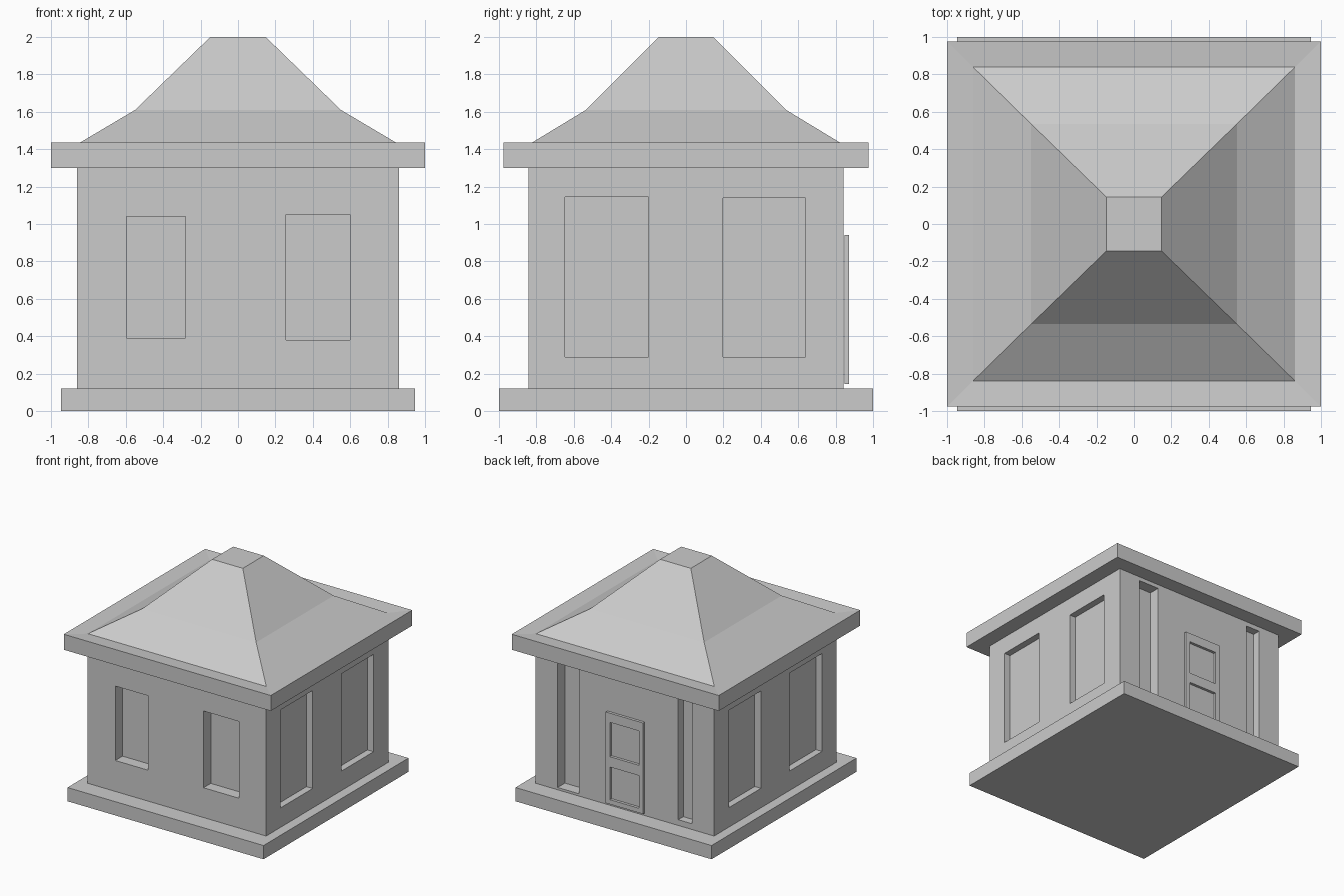
import bpy, bmesh

if "Cube" in bpy.data.objects:
    bpy.data.objects.remove(bpy.data.objects["Cube"])


def make_object(name, bm):
    bmesh.ops.recalc_face_normals(bm, faces=bm.faces)
    mesh = bpy.data.meshes.new(name)
    bm.to_mesh(mesh)
    bm.free()
    obj = bpy.data.objects.new(name, mesh)
    bpy.context.collection.objects.link(obj)
    return obj


def loft(name, rings):
    """Stack rectangles given as (half width, half depth, height)."""
    bm = bmesh.new()
    loops = [[bm.verts.new((sx * hx, sy * hy, z))
              for sx, sy in ((-1, -1), (1, -1), (1, 1), (-1, 1))]
             for hx, hy, z in rings]
    bm.faces.new(loops[0])
    bm.faces.new(loops[-1])
    for low, high in zip(loops, loops[1:]):
        for i in range(4):
            j = (i + 1) % 4
            bm.faces.new((low[i], low[j], high[j], high[i]))
    return make_object(name, bm)


def boxes(name, spans):
    """One mesh of separate boxes given as (x0, x1, y0, y1, z0, z1)."""
    bm = bmesh.new()
    for x0, x1, y0, y1, z0, z1 in spans:
        verts = bmesh.ops.create_cube(bm, size=1)["verts"]
        for v in verts:
            v.co.x = x1 if v.co.x > 0 else x0
            v.co.y = y1 if v.co.y > 0 else y0
            v.co.z = z1 if v.co.z > 0 else z0
    return make_object(name, bm)


def cut(target, cutter):
    mod = target.modifiers.new("recesses", "BOOLEAN")
    mod.operation = "DIFFERENCE"
    mod.solver = "EXACT"
    mod.object = cutter
    cutter.hide_render = True
    cutter.display_type = "WIRE"


WX, WY = 0.862, 0.843  # wall half sizes

# Plinth and walls
loft("plinth", [(0.947, 1.0, 0.0), (0.947, 1.0, 0.12)])
walls = loft("walls", [(WX, WY, 0.12), (WX, WY, 1.30)])

# Flared hip roof with eaves dipping slightly inward
loft("roof", [(1.0, 0.976, 1.30), (1.0, 0.976, 1.435), (0.862, 0.84, 1.425),
              (0.55, 0.535, 1.61), (0.148, 0.145, 2.0)])

# Blind windows: front pair, back slots, and a pair on each side
recesses = [
    (-0.595, -0.28, -1.0, -WY + 0.10, 0.39, 1.04),
    (0.257, 0.60, -1.0, -WY + 0.10, 0.38, 1.05),
    (0.445, 0.65, WY - 0.10, 1.0, 0.14, 1.265),
    (-0.65, -0.515, WY - 0.07, 1.0, 0.17, 1.26),
]
for x0, x1 in ((WX - 0.06, 1.0), (-1.0, -WX + 0.06)):
    recesses += [(x0, x1, -0.647, -0.20, 0.29, 1.145),
                 (x0, x1, 0.197, 0.64, 0.29, 1.14)]
cut(walls, boxes("window_cutter", recesses))

# Back door frame with two open panels
door = boxes("door", [(-0.195, 0.165, 0.848, 0.872, 0.145, 0.94)])
cut(door, boxes("door_panel_cutter", [
    (-0.155, 0.125, 0.80, 0.92, 0.56, 0.86),
    (-0.155, 0.125, 0.80, 0.92, 0.185, 0.47),
]))
